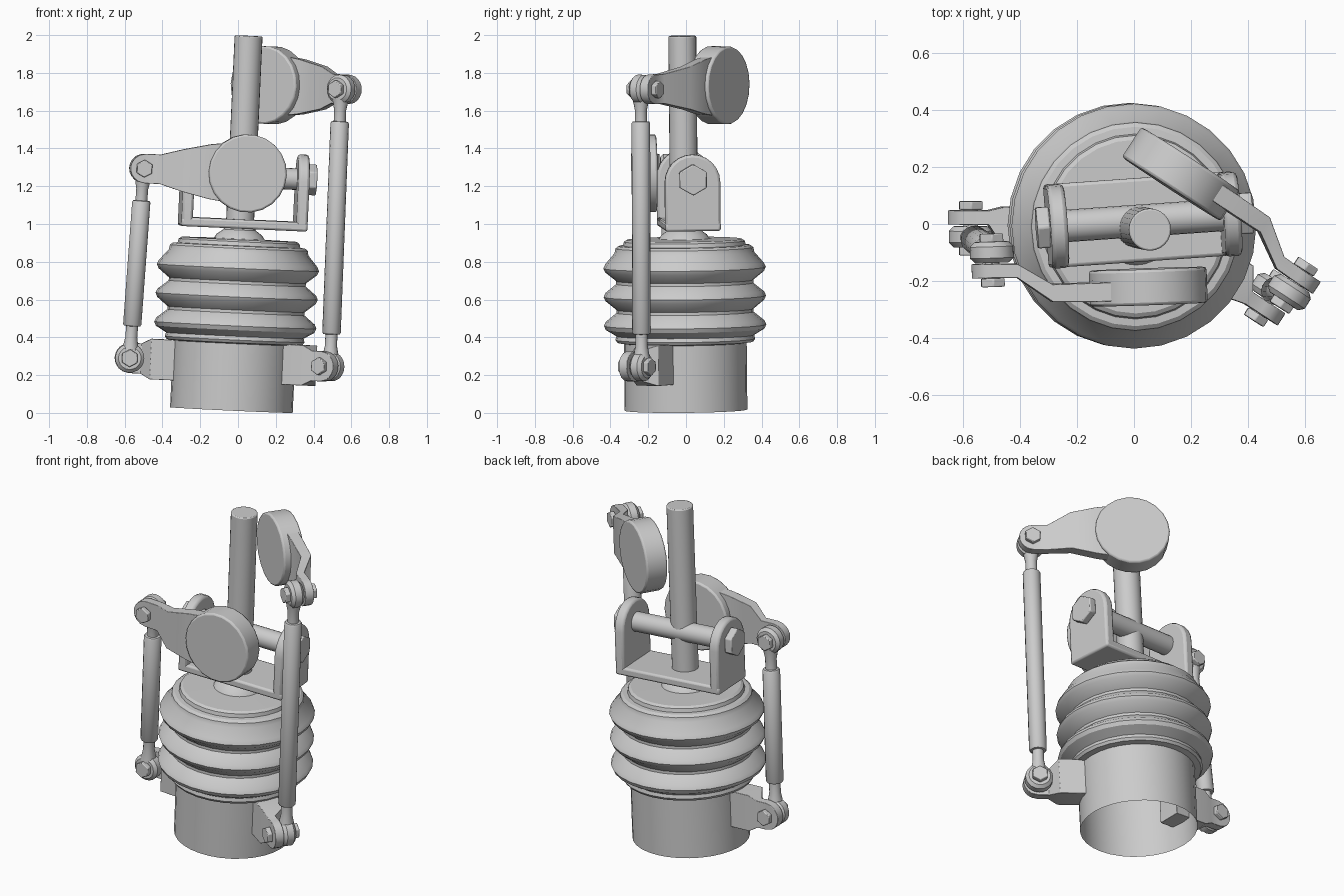
import bpy, bmesh
from math import sin, cos, pi, radians
from mathutils import Matrix, Vector

if "Cube" in bpy.data.objects:
    bpy.data.objects.remove(bpy.data.objects["Cube"])

# Whole assembly leans slightly: local axes -> world
tilt = Vector((0.046, -0.01, 1)).to_track_quat('Z', 'Y').to_matrix()
zax = Vector((0.046, -0.01, 1)).normalized()
xax = Vector((1, 0, -0.046)).normalized()
yax = zax.cross(xax)
T = Matrix((xax, yax, zax)).transposed().to_4x4()
T.translation = (-0.035, 0.0, 0.015)
TI = T.inverted()


def P(x, y, z):
    return TI @ Vector((x, y, z))


def frame(p, yaw):
    return Matrix.Translation(p) @ Matrix.Rotation(radians(yaw), 4, 'Z')


ALONG_Y = Matrix.Rotation(-pi / 2, 4, 'X')
ALONG_X = Matrix.Rotation(pi / 2, 4, 'Y')


def finish(name, bm, M, bevel=0.0, angle=35):
    bmesh.ops.recalc_face_normals(bm, faces=bm.faces)
    me = bpy.data.meshes.new(name)
    bm.to_mesh(me)
    bm.free()
    ob = bpy.data.objects.new(name, me)
    bpy.context.collection.objects.link(ob)
    ob.matrix_world = T @ M
    bpy.ops.object.select_all(action='DESELECT')
    ob.select_set(True)
    bpy.context.view_layer.objects.active = ob
    bpy.ops.object.shade_smooth_by_angle(angle=radians(angle))
    if bevel:
        m = ob.modifiers.new("bevel", 'BEVEL')
        m.width = bevel
        m.segments = 2
        m.limit_method = 'ANGLE'
        m.angle_limit = radians(40)
    return ob


def loft(name, rings, M, caps=True, bevel=0.0, angle=35):
    """Skin a list of equal-length point rings."""
    bm = bmesh.new()
    vs = [[bm.verts.new(p) for p in r] for r in rings]
    n = len(vs[0])
    for a, b in zip(vs, vs[1:]):
        for i in range(n):
            j = (i + 1) % n
            bm.faces.new((a[i], a[j], b[j], b[i]))
    if caps:
        bm.faces.new(vs[0][::-1])
        bm.faces.new(vs[-1])
    return finish(name, bm, M, bevel, angle)


def lathe(name, profile, M, seg=24, caps=True, bevel=0.0, angle=35):
    rings = [[(r * cos(2 * pi * i / seg), r * sin(2 * pi * i / seg), z) for i in range(seg)]
             for r, z in profile]
    return loft(name, rings, M, caps, bevel, angle)


def rect_loft(name, sections, M, bevel):
    """Sections of (u, half height, side centre, thickness)."""
    return loft(name, [[(u, n - t / 2, -h), (u, n + t / 2, -h), (u, n + t / 2, h), (u, n - t / 2, h)]
                       for u, h, n, t in sections], M, True, bevel)


def round_end(u, r, n, t):
    return [(u + r * sin(a), r * cos(a), n, t) for a in [radians(d) for d in (0, 25, 45, 62, 76, 86)]]


def hexbolt(name, M, a, b, r=0.047, shank=0.025, head=0.03):
    """Hex head outside each end of a shank running from a to b on local z."""
    lathe(name + "_shank", [(shank, a), (shank, b)], M, 16)
    turn = Matrix.Rotation(pi / 6, 4, 'Z')
    for tag, lo, hi in (("head", b, b + head), ("nut", a - head, a)):
        lathe(name + "_" + tag, [(r, lo), (r, hi)], M @ turn, 6, bevel=0.004)


I = Matrix.Identity(4)

# Open base sleeve
lathe("base_sleeve", [(0.325, 0), (0.325, 0.39)], I, 32, caps=False)

# Bellows boot with top collar and neck
prof = [(0.325, 0.355), (0.36, 0.36), (0.37, 0.375), (0.365, 0.395)]
for zc in (0.45, 0.603, 0.755):
    prof += [(0.42, zc - 0.022), (0.43, zc), (0.42, zc + 0.022)]
    if zc < 0.7:
        prof += [(0.363, zc + 0.068), (0.363, zc + 0.084)]
prof += [(0.37, 0.835), (0.365, 0.86), (0.35, 0.872), (0.325, 0.874), (0.32, 0.895), (0.305, 0.905),
         (0.135, 0.908), (0.12, 0.93), (0.085, 0.955), (0.078, 0.99)]
lathe("bellows_boot", prof, I, 28, caps=False, angle=32)

# Central shaft
lathe("central_shaft", [(0.074, 0.93), (0.074, 1.983)], I, 24, bevel=0.006)

# U-shaped yoke with rounded ears
Y = frame(P(0.025, 0.015, 1.0), 4)
w, d, t = 0.335, 0.147, 0.06
rect_loft("yoke_base", [(-w, 0.024, 0, 2 * d), (w, 0.024, 0, 2 * d)], Y, 0.012)
for tag, s in (("left", -1), ("right", 1)):
    arc = [(d * cos(a), 0.235 + d * sin(a)) for a in [pi * k / 12 for k in range(13)]]
    outline = [(-d, -0.024), (d, -0.024)] + arc
    loft("yoke_ear_" + tag, [[(s * x, y, z) for y, z in outline] for x in (w - t, w)], Y, bevel=0.014)
# Cross pin through the yoke
PIN = Y @ Matrix.Translation((0, 0, 0.25)) @ ALONG_X
lathe("cross_pin", [(0.057, -w), (0.057, w)], PIN, 20)
for tag, lo, hi in (("left", -w - 0.045, -w), ("right", w, w + 0.045)):
    lathe("cross_pin_hex_" + tag, [(0.083, lo), (0.083, hi)], PIN, 6, bevel=0.006)

# Two weighted crank arms, each with link rod and base lug
sides = (("left", (0.05, -0.22, 1.268), 182, (-0.573, -0.045, 0.29), 180),
         ("right", (0.165, 0.175, 1.735), -33, (0.488, -0.235, 0.245), -33))
for side, centre, yaw, foot, foot_yaw in sides:
    A = frame(P(*centre), yaw)
    # Disc weight
    lathe("disc_weight_" + side, [(0.207, -0.063), (0.207, 0.063)], A @ ALONG_Y, 22, bevel=0.01)
    # Bent crank arm
    rect_loft("crank_arm_" + side,
              [(0.05, 0.165, 0.012, 0.066), (0.2, 0.145, 0.012, 0.066), (0.34, 0.113, 0.01, 0.062),
               (0.46, 0.078, -0.072, 0.05)] + round_end(0.54, 0.078, -0.075, 0.05), A, 0.008)
    top = A @ Matrix.Translation((0.545, -0.14, 0))
    hexbolt("upper_bolt_" + side, top @ ALONG_Y, -0.035, 0.092)

    # Base lug: block narrowing to a rounded plate
    F = frame(P(*foot), foot_yaw)
    rect_loft("base_lug_" + side,
              [(-0.32, 0.107, -0.035, 0.14), (-0.11, 0.107, -0.035, 0.14), (-0.06, 0.08, -0.068, 0.05)]
              + round_end(0.0, 0.08, -0.068, 0.05), F, 0.007)
    hexbolt("lower_bolt_" + side, F @ ALONG_Y, -0.095, 0.035)

    # Rod-end eyes
    for tag, J in (("upper", top), ("lower", F)):
        lathe("%s_eye_%s" % (tag, side), [(0.06, -0.037), (0.077, -0.02), (0.077, 0.02), (0.06, 0.037)],
              J @ ALONG_Y, 20)

    # Link rod with necked ends and thicker sleeve
    v = top.translation - F.translation
    L = v.length
    M = Matrix.Translation(F.translation) @ v.to_track_quat('Z', 'Y').to_matrix().to_4x4()
    lathe("link_rod_" + side, [(0.045, 0.045), (0.032, 0.11), (0.032, 0.17), (0.044, 0.172), (0.049, 0.18),
                               (0.049, L - 0.18), (0.044, L - 0.172), (0.032, L - 0.17), (0.032, L - 0.11),
                               (0.045, L - 0.045)], M, 16)
